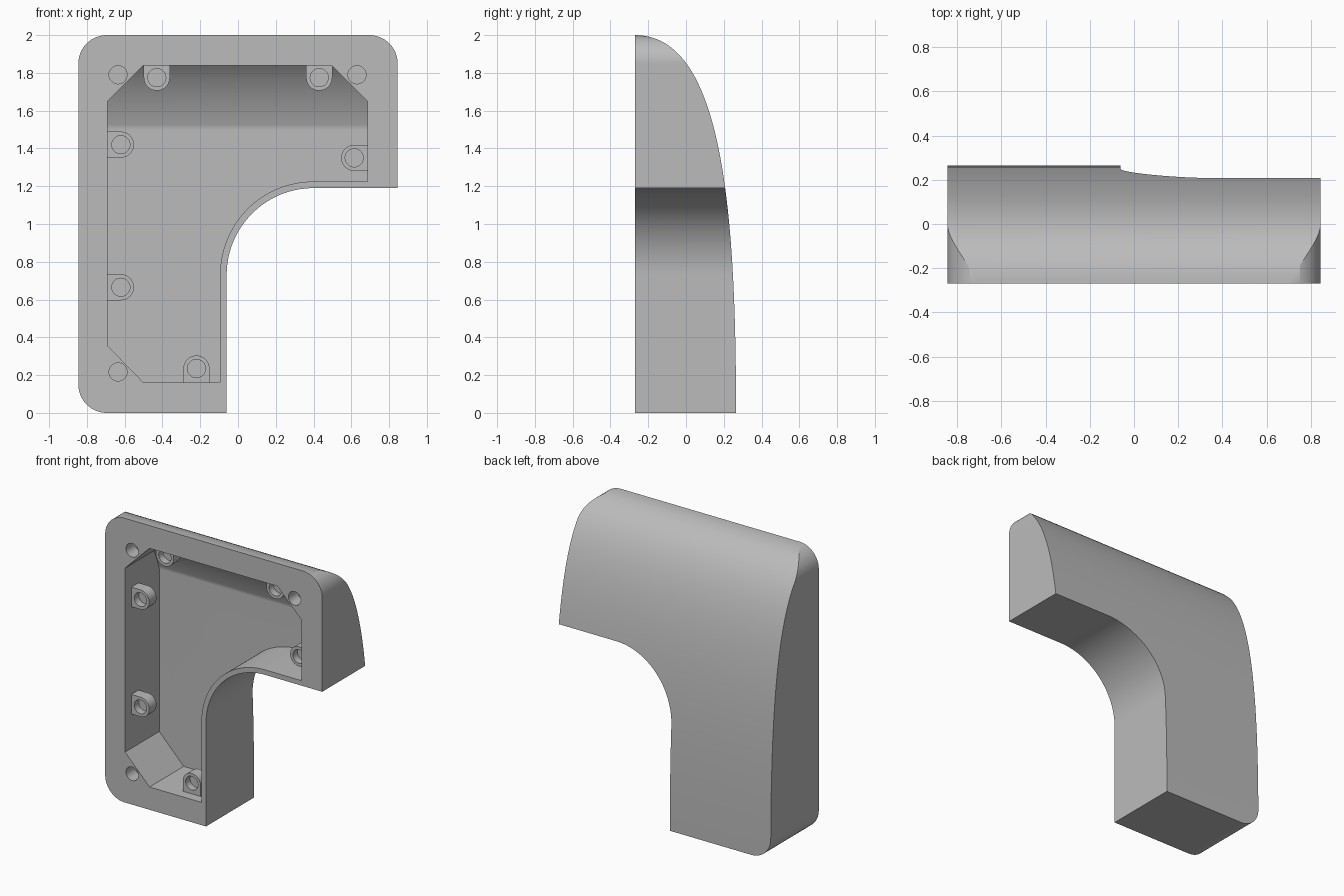
import bpy, bmesh
from math import cos, sin, pi, radians
from mathutils import Vector
from mathutils.geometry import interpolate_bezier

old = bpy.data.objects.get("Cube")
if old:
    bpy.data.objects.remove(old, do_unlink=True)

grey = bpy.data.materials.new("plain grey")
grey.use_nodes = True
grey.diffuse_color = (0.5, 0.5, 0.5, 1)
bsdf = next(n for n in grey.node_tree.nodes if n.type == 'BSDF_PRINCIPLED')
bsdf.inputs["Base Color"].default_value = (0.5, 0.5, 0.5, 1)

FRONT, BACK = -0.27, 0.265


def arc(cx, cz, r, start, end, steps=16):
    """Points on an arc, angles in degrees."""
    angles = [radians(start + (end - start) * i / steps) for i in range(steps + 1)]
    return [(cx + r * cos(a), cz + r * sin(a)) for a in angles]


def prism(name, outline, low, high, along_x=False):
    """Extrude an (x, z) outline along y, or a (y, z) outline along x."""
    bm = bmesh.new()
    place = (lambda p: (low, p[0], p[1])) if along_x else (lambda p: (p[0], low, p[1]))
    face = bm.faces.new([bm.verts.new(place(p)) for p in outline])
    new = bmesh.ops.extrude_face_region(bm, geom=[face])["geom"]
    shift = Vector((high - low, 0, 0) if along_x else (0, high - low, 0))
    bmesh.ops.translate(bm, vec=shift, verts=[v for v in new if isinstance(v, bmesh.types.BMVert)])
    bmesh.ops.recalc_face_normals(bm, faces=bm.faces)
    mesh = bpy.data.meshes.new(name)
    bm.to_mesh(mesh)
    bm.free()
    mesh.materials.append(grey)
    obj = bpy.data.objects.new(name, mesh)
    bpy.context.collection.objects.link(obj)
    return obj


def combine(target, other, operation):
    """Apply a boolean and discard the helper."""
    mod = target.modifiers.new("boolean", 'BOOLEAN')
    mod.operation, mod.object, mod.solver = operation, other, 'EXACT'
    bpy.context.view_layer.objects.active = target
    bpy.ops.object.modifier_apply(modifier=mod.name)
    bpy.data.objects.remove(other, do_unlink=True)


# Housing: elbow outline trimmed by the domed back
elbow = (arc(-0.695, 0.15, 0.15, 270, 180) + arc(-0.695, 1.85, 0.15, 180, 90)
         + arc(0.695, 1.85, 0.15, 90, 0) + [(0.845, 1.19)]
         + arc(0.40, 0.73, 0.46, 90, 180, 32) + [(-0.06, 0)])
housing = prism("housing", elbow, FRONT, 0.4)
dome = interpolate_bezier(Vector((FRONT, 2)), Vector((0.19, 2)),
                          Vector((BACK, 1.1)), Vector((BACK, -0.01)), 48)
back = [(-0.5, -0.01), (-0.5, 2)] + [tuple(p) for p in dome]
combine(housing, prism("back_trim", back, -1, 1, True), 'INTERSECT')

# Cavity: chamfered pocket with a curved ceiling
pocket = ([(-0.69, 0.355), (-0.69, 1.65), (-0.50, 1.84), (0.495, 1.84),
           (0.685, 1.65), (0.685, 1.225)]
          + arc(0.40, 0.73, 0.495, 90, 180, 32) + [(-0.095, 0.16), (-0.50, 0.16)])
cavity = prism("cavity", pocket, -0.4, 0.3)
ceiling = interpolate_bezier(Vector((-0.10, 1.86)), Vector((0.0, 1.77)),
                             Vector((0.07, 1.63)), Vector((0.11, 1.5)), 16)
depth = [(-0.5, 0), (-0.5, 1.86)] + [tuple(p) for p in ceiling] + [(0.11, 0)]
combine(cavity, prism("cavity_trim", depth, -1, 1, True), 'INTERSECT')
combine(housing, cavity, 'DIFFERENCE')

# Screw bosses: tabs growing from the wall, (x, z, direction of wall in degrees)
bosses = [(-0.43, 1.775, 90), (0.43, 1.775, 90), (-0.62, 1.42, 180),
          (-0.62, 0.665, 180), (0.615, 1.35, 0), (-0.22, 0.235, 270)]
for x, z, wall in bosses:
    dx, dz = cos(radians(wall)) * 0.1, sin(radians(wall)) * 0.1
    tab = arc(x, z, 0.069, wall + 90, wall + 270, 20)
    tab = [(tab[0][0] + dx, tab[0][1] + dz)] + tab + [(tab[-1][0] + dx, tab[-1][1] + dz)]
    combine(housing, prism("boss", tab, -0.20, -0.12), 'UNION')

# Screw holes in the bosses and in the rim corners
holes = [(x, z, -0.15) for x, z, wall in bosses]
holes += [(-0.635, 1.79, -0.17), (0.63, 1.79, -0.17), (-0.635, 0.217, -0.17)]
for x, z, bottom in holes:
    ring = arc(x, z, 0.048, 0, 360, 28)[:-1]
    combine(housing, prism("hole", ring, -0.4, bottom), 'DIFFERENCE')

# Smooth curves with crisp edges
bpy.ops.object.select_all(action='DESELECT')
housing.select_set(True)
bpy.context.view_layer.objects.active = housing
bpy.ops.object.shade_smooth_by_angle(angle=radians(25))
weighted = housing.modifiers.new("weighted normals", 'WEIGHTED_NORMAL')
weighted.keep_sharp = True
